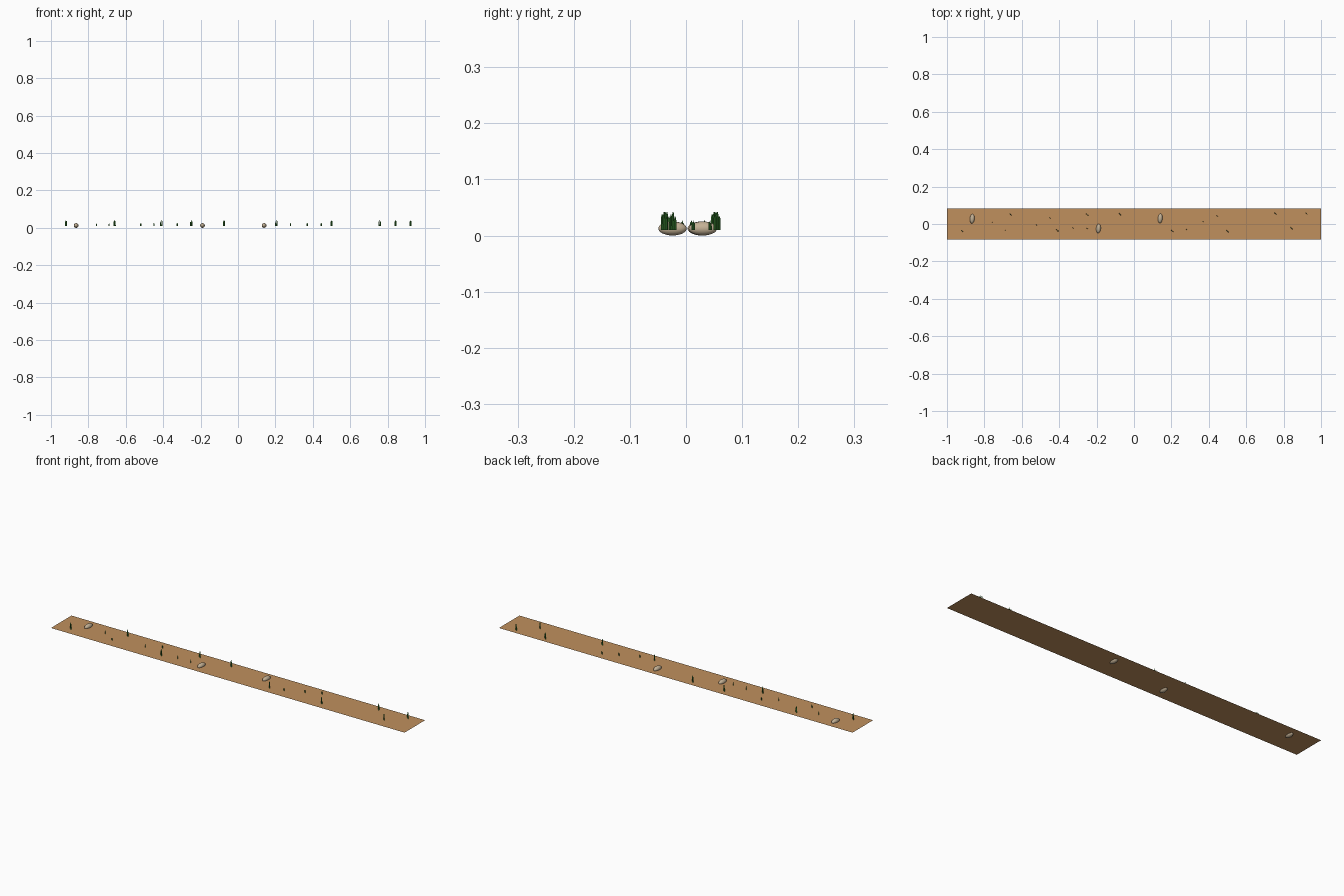
import bpy, bmesh, math
from mathutils import Matrix, Vector

if "Cube" in bpy.data.objects:
    bpy.data.objects.remove(bpy.data.objects["Cube"])

GROUND_Z = 0.0098


def material(name, rgb):
    m = bpy.data.materials.new(name)
    m.diffuse_color = (*rgb, 1)
    m.use_nodes = True
    m.node_tree.nodes["Principled BSDF"].inputs["Base Color"].default_value = m.diffuse_color
    return m


def make_object(name, bm, mat):
    mesh = bpy.data.meshes.new(name)
    bm.to_mesh(mesh)
    bm.free()
    mesh.materials.append(mat)
    ob = bpy.data.objects.new(name, mesh)
    bpy.context.collection.objects.link(ob)
    return ob


soil = material("soil", (0.53, 0.28, 0.11))
stone = material("stone", (0.55, 0.44, 0.30))
green = material("grass", (0.04, 0.22, 0.03))

# flat strip of soil, split along its length
bm = bmesh.new()
rows = [[bm.verts.new((x, y, GROUND_Z)) for x in (-1, 1)] for y in (-0.083, 0, 0.083)]
for a, b in zip(rows, rows[1:]):
    bm.faces.new((a[0], a[1], b[1], b[0]))
make_object("ground_strip", bm, soil)

# half-buried oval stones
for i, (x, y) in enumerate([(-0.865, 0.028), (-0.19, -0.024), (0.14, 0.03)]):
    bm = bmesh.new()
    bmesh.ops.create_icosphere(bm, subdivisions=3, radius=1)
    bmesh.ops.scale(bm, vec=(0.0125, 0.0255, 0.0125), verts=bm.verts)
    bmesh.ops.rotate(bm, matrix=Matrix.Rotation(-0.08, 3, 'Z'), verts=bm.verts)
    bmesh.ops.translate(bm, vec=(x, y, 0.0125), verts=bm.verts)
    for f in bm.faces:
        f.smooth = True
    make_object(f"stone_{i + 1}", bm, stone)


# tuft: a diagonal row of slim blades with pointed tips
def tuft(name, x, y, height, spread):
    bm = bmesh.new()
    d = Vector((0.75, -0.66, 0))
    for k, h in ((-1, 0.75), (0, 1.0), (1, 0.85)):
        base = Vector((x, y, GROUND_Z)) + d * spread * k
        r = spread * 0.42
        rings = []
        for t, s in ((0, 1), (0.8, 0.9), (1, 0.35)):
            rings.append([bm.verts.new(base + Vector((
                r * s * math.cos(j * math.tau / 5),
                r * s * math.sin(j * math.tau / 5), t * h * height))) for j in range(5)])
        for a, b in zip(rings, rings[1:]):
            for j in range(5):
                n = (j + 1) % 5
                bm.faces.new((a[j], a[n], b[n], b[j]))
        bm.faces.new(rings[-1])
    make_object(name, bm, green)


tall = [(-0.92, -0.037), (-0.66, 0.051), (-0.41, -0.034), (-0.25, 0.05),
        (-0.075, 0.052), (0.205, -0.038), (0.5, -0.039), (0.757, 0.055),
        (0.842, -0.023), (0.922, 0.056)]
short = [(-0.757, 0.01), (-0.69, -0.032), (-0.52, -0.006), (-0.45, 0.033),
         (-0.325, -0.022), (-0.25, -0.024), (0.28, -0.028), (0.37, 0.013),
         (0.445, 0.043)]
for i, (x, y) in enumerate(tall):
    tuft(f"tall_grass_{i + 1}", x, y, 0.032, 0.0055)
for i, (x, y) in enumerate(short):
    tuft(f"short_grass_{i + 1}", x, y, 0.017, 0.0028)
